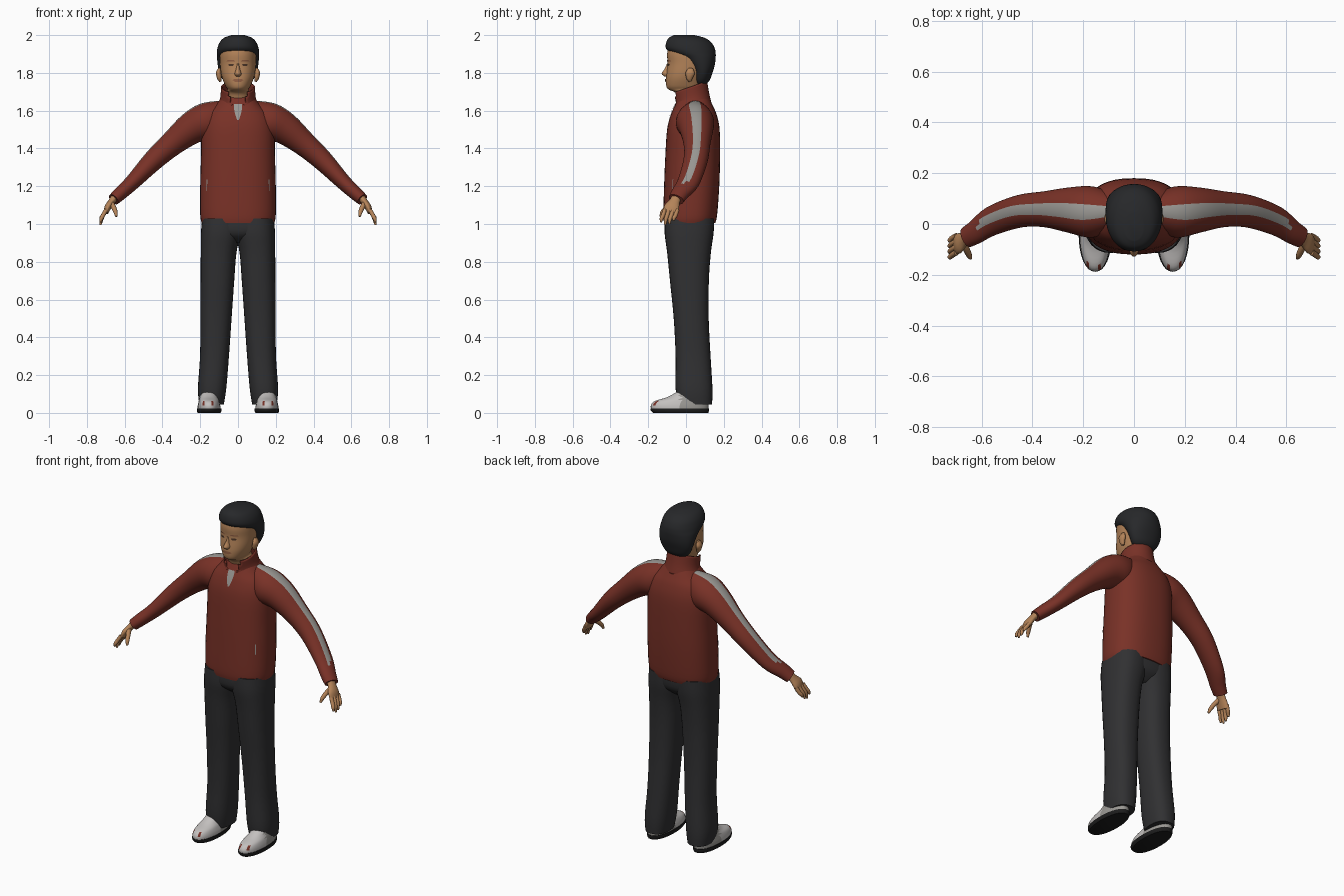
import bpy, bmesh, math
from mathutils import Vector
from mathutils.bvhtree import BVHTree

cube = bpy.data.objects.get("Cube")
if cube:
    bpy.data.objects.remove(cube)


def material(name, r, g, b):
    m = bpy.data.materials.new(name)
    m.diffuse_color = (r, g, b, 1)
    m.use_nodes = True
    node = m.node_tree.nodes["Principled BSDF"]
    node.inputs["Base Color"].default_value = (r, g, b, 1)
    node.inputs["Roughness"].default_value = 0.8
    return m


RED = material("jacket red", .19, .031, .02)
GREY = material("stripe grey", .32, .31, .29)
DARK = material("trouser charcoal", .03, .03, .032)
HAIR = material("hair black", .02, .021, .023)
SKIN = material("skin", .46, .23, .1)
LIP = material("lip brown", .3, .12, .06)
EYE = material("eye dark brown", .07, .035, .02)
WHITE = material("shoe white", .55, .53, .52)
SOLE = material("sole black", .012, .012, .012)


def finish(name, bm, mats, mirror=False, angle=50):
    bmesh.ops.recalc_face_normals(bm, faces=bm.faces)
    mesh = bpy.data.meshes.new(name)
    bm.to_mesh(mesh)
    tree = BVHTree.FromBMesh(bm)
    bm.free()
    for m in mats:
        mesh.materials.append(m)
    ob = bpy.data.objects.new(name, mesh)
    bpy.context.collection.objects.link(ob)
    bpy.ops.object.select_all(action='DESELECT')
    ob.select_set(True)
    bpy.context.view_layer.objects.active = ob
    bpy.ops.object.shade_smooth_by_angle(angle=math.radians(angle))
    if mirror:
        ob.modifiers.new("other side", 'MIRROR').use_mirror_merge = False
    return ob, tree


def spline(a, b, c, d, t):
    return b + (c - a) * (t / 2) + (a * 2 - b * 5 + c * 4 - d) * (t * t / 2) \
        + (b * 3 - a - c * 3 + d) * (t ** 3 / 2)


def power(value, e):
    return math.copysign(abs(value) ** (2 / e), value)


def loft(name, rings, mats, n=32, sub=4, e=2.0, mirror=False, caps=True, paint=None, keep=None):
    """Skin smooth cross-sections, each given as centre and two half axes."""
    rows = []
    for i in range(len(rings) - 1):
        quad = [rings[min(max(i + k, 0), len(rings) - 1)] for k in (-1, 0, 1, 2)]
        rows += [[spline(*(q[j] for q in quad), s / sub) for j in range(3)] for s in range(sub)]
    rows.append(rings[-1])
    bm = bmesh.new()
    grid = []
    for c, u, v in rows:
        turn = [2 * math.pi * k / n for k in range(n)]
        grid.append([bm.verts.new(c + u * power(math.cos(a), e) + v * power(math.sin(a), e))
                     for a in turn])
    for r in range(len(grid) - 1):
        for k in range(n):
            if keep and not keep(r, k):
                continue
            f = bm.faces.new((grid[r][k], grid[r][(k + 1) % n],
                              grid[r + 1][(k + 1) % n], grid[r + 1][k]))
            if paint:
                f.material_index = paint(k, f.calc_center_median())
    if caps:
        bm.faces.new(grid[0])
        bm.faces.new(grid[-1])
    return finish(name, bm, mats, mirror)


def hoop(z, x0, x1, front, back, tilt=0):
    return (Vector(((x0 + x1) / 2, (front + back) / 2, z)),
            Vector(((x1 - x0) / 2, 0, 0)), Vector((0, (back - front) / 2, tilt)))


def stack(name, rows, mats, **kw):
    """Symmetric body part from (height, half width, front, back) rows."""
    return loft(name, [hoop(z, -w, w, f, b, *t) for z, w, f, b, *t in rows], mats, **kw)


def limb(name, path, mats, **kw):
    """Tube along (x, y, z, half thickness, half width) stations, mirrored."""
    pts = [Vector(p[:3]) for p in path]
    rings = []
    for i, p in enumerate(path):
        t = (pts[min(i + 1, len(pts) - 1)] - pts[max(i - 1, 0)]).normalized()
        u = t.cross(Vector((0, 1, 0))).normalized()
        rings.append((pts[i], u * p[3], t.cross(u) * p[4]))
    return loft(name, rings, mats, mirror=True, **kw)


def patch(name, rows, tree, mat, mirror=False):
    """Thin plate laid on the front of a body, from (height, x left, x right) rows."""
    bm = bmesh.new()
    grid = []
    for z, x0, x1 in rows:
        line = []
        for k in range(5):
            x = x0 + (x1 - x0) * k / 4
            hit = tree.ray_cast(Vector((x, -1, z)), Vector((0, 1, 0)))[0]
            line.append(bm.verts.new(hit - Vector((0, .004, 0))))
        grid.append(line)
    for a, b in zip(grid, grid[1:]):
        for k in range(4):
            bm.faces.new((a[k], a[k + 1], b[k + 1], b[k]))
    return finish(name, bm, [mat], mirror)


# Jacket body
_, torso = stack("jacket_body", [
    (1.005, .192, -.116, .155), (1.05, .2, -.12, .165), (1.2, .2, -.116, .176),
    (1.35, .196, -.11, .18), (1.5, .192, -.1, .178), (1.58, .168, -.08, .162),
    (1.63, .12, -.058, .14), (1.67, .085, -.04, .12)], [RED], n=40, e=2.4)

# Sleeves with the grey stripe along the top
limb("sleeves", [
    (.06, .05, 1.59, .07, .06), (.16, .047, 1.545, .1, .1), (.25, .055, 1.505, .085, .09),
    (.35, .058, 1.425, .066, .071), (.45, .05, 1.335, .055, .064), (.56, .012, 1.22, .041, .058),
    (.625, -.033, 1.16, .036, .047), (.658, -.052, 1.13, .032, .042)], [RED, GREY], n=40,
    paint=lambda k, c: int(k in (0, 1, 38, 39) and c.x < .615))

# Open stand-up collar
collar, _ = stack("collar", [
    (1.63, .108, -.062, .135, .01), (1.67, .094, -.064, .122, .025),
    (1.725, .09, -.075, .112, .032)], [RED], n=40, caps=False,
    keep=lambda r, k: abs(k + .5 - 30) > 1.2 + r * .45)
collar.modifiers.new("cloth", 'SOLIDIFY').thickness = .008

# Zip flap and pocket edges
patch("zip_flap", [(1.635, -.02, .02), (1.61, -.021, .021), (1.58, -.015, .015),
                   (1.55, -.005, .005)], torso, GREY)
patch("pocket_edges", [(1.235, .162, .166), (1.175, .164, .168)], torso, GREY, True)

# Trousers
stack("trouser_seat", [(.9, .07, -.05, .09), (.95, .18, -.106, .14), (1.03, .19, -.11, .15)],
      [DARK], n=40, e=2.4)
loft("trouser_legs", [hoop(*r) for r in (
    (.045, .075, .205, -.042, .138), (.13, .062, .212, -.055, .14), (.3, .048, .201, -.055, .13),
    (.5, .034, .199, -.065, .12), (.7, .02, .198, -.085, .121), (.85, .008, .197, -.1, .132),
    (.95, -.015, .196, -.113, .146), (1.03, -.02, .19, -.112, .15))], [DARK], e=2.4, mirror=True)

# Shoes: upper with coloured side flashes, and sole
loft("shoe_uppers", [hoop(*r) for r in (
    (.015, .092, .214, -.184, .118), (.04, .094, .213, -.186, .12), (.063, .1, .208, -.165, .12),
    (.083, .105, .203, -.1, .12), (.11, .11, .198, -.05, .115))], [WHITE, RED, GREY], e=2.2,
    mirror=True,
    paint=lambda k, c: 1 if k in (26, 22) and .04 < c.z < .062 else 2 if c.y > -.03 else 0)
loft("shoe_soles", [hoop(*r) for r in (
    (0, .092, .214, -.175, .118), (.012, .087, .218, -.186, .122),
    (.024, .088, .217, -.188, .122))], [SOLE], e=2.2, mirror=True)

# Neck and head
_, face = stack("head", [
    (1.6, .07, -.03, .09), (1.66, .066, -.04, .09), (1.695, .064, -.056, .09),
    (1.712, .056, -.092, .09), (1.73, .066, -.104, .09), (1.765, .081, -.106, .095),
    (1.8, .09, -.103, .11), (1.85, .095, -.097, .13), (1.9, .097, -.1, .138),
    (1.94, .09, -.088, .12), (1.97, .06, -.05, .08)], [SKIN], n=40, e=2.15)
stack("nose", [(1.85, .006, -.1, -.07), (1.82, .011, -.114, -.07), (1.796, .018, -.129, -.07),
               (1.782, .014, -.115, -.07)], [SKIN], n=16)
limb("ears", [(.094, .022, 1.755, .006, .008), (.098, .018, 1.77, .012, .016),
              (.103, .022, 1.8, .014, .024), (.098, .026, 1.824, .007, .012)], [SKIN], n=16)

# Facial features
patch("eyes", [(1.848, .027, .046), (1.843, .021, .052), (1.837, .026, .047)], face, EYE, True)
patch("eyebrows", [(1.868, .022, .056), (1.861, .016, .06)], face, LIP, True)
patch("mouth", [(1.768, -.016, .016), (1.762, -.03, .03), (1.753, -.016, .016)], face, LIP)

# Hair cap, swept back below the hairline
stack("hair", [
    (1.735, .05, .05, .1), (1.76, .078, .04, .125), (1.8, .098, .035, .14),
    (1.84, .107, .012, .152), (1.88, .111, -.03, .157), (1.905, .112, -.08, .157),
    (1.93, .109, -.106, .152), (1.96, .098, -.105, .135), (1.985, .075, -.092, .1),
    (2.0, .035, -.065, .045)], [HAIR], n=40, e=2.1)

# Hands
limb("palms", [(.645, -.047, 1.15, .022, .026), (.668, -.06, 1.12, .018, .028),
               (.688, -.075, 1.09, .018, .04), (.7, -.081, 1.06, .013, .04)], [SKIN], n=20)
for i, (label, tip) in enumerate((("index", 1.01), ("middle", .995), ("ring", 1.0),
                                  ("little", 1.018))):
    y = -.112 + .022 * i
    limb(label + "_fingers", [
        (.698, y, 1.075, .011, .011), (.715, y - .01, 1.045, .011, .011),
        (.724, y - .018, (1.045 + tip) / 2, .01, .01), (.728, y - .02, tip, .005, .005)],
        [SKIN], n=12)
limb("thumbs", [(.672, -.075, 1.112, .014, .016), (.657, -.105, 1.085, .013, .013),
                (.648, -.125, 1.062, .011, .011), (.643, -.135, 1.04, .006, .006)], [SKIN], n=12)
